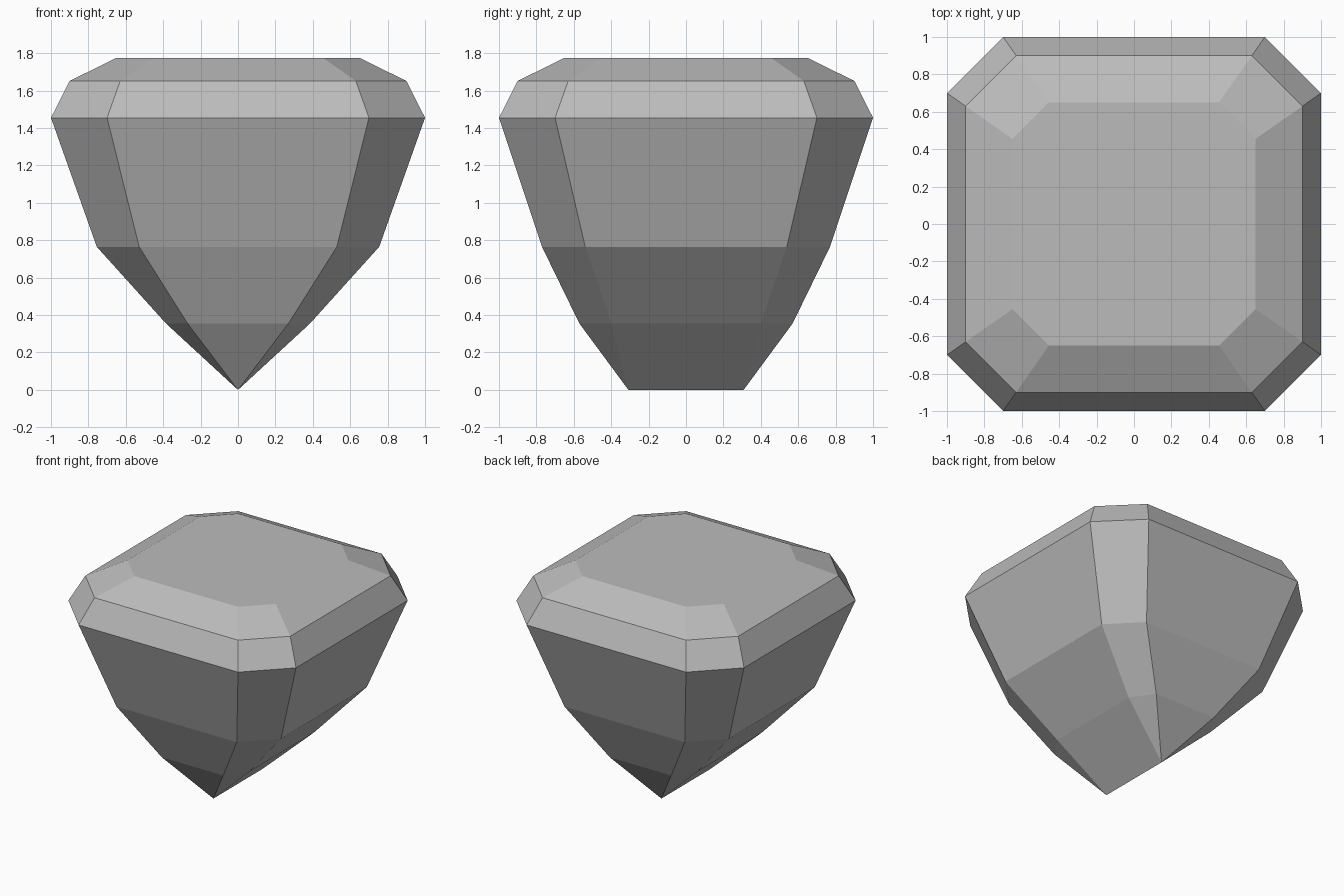
import bpy
import bmesh

cube = bpy.data.objects.get("Cube")
if cube:
    bpy.data.objects.remove(cube, do_unlink=True)

# Plain grey stone
stone = bpy.data.materials.new("stone_grey")
stone.use_nodes = True
grey = (0.5, 0.5, 0.5, 1)
stone.diffuse_color = grey
stone.node_tree.nodes["Principled BSDF"].inputs["Base Color"].default_value = grey

# Each level of the gem: height, half width, half depth
LEVELS = [
    (0.355, 0.385, 0.57),
    (0.765, 0.755, 0.77),
    (1.455, 1.0, 1.0),
    (1.652, 0.9, 0.9),
    (1.775, 0.65, 0.65),
]
CORNER = 0.7  # where the cut corners start, as a share of the half size
KEEL = 0.308

bm = bmesh.new()


def octagon(z, w, d):
    """Rectangle with cut corners, counter-clockwise from the right side."""
    c = CORNER
    outline = [(1, -c), (1, c), (c, 1), (-c, 1), (-1, c), (-1, -c), (-c, -1), (c, -1)]
    return [bm.verts.new((x * w, y * d, z)) for x, y in outline]


# Crown and upper pavilion facets
rings = [octagon(*level) for level in LEVELS]
for low, high in zip(rings, rings[1:]):
    for i in range(8):
        j = (i + 1) % 8
        bm.faces.new((low[i], low[j], high[j], high[i]))

# Flat table on top
bm.faces.new(rings[-1])

# Lowest facets closing to a keel along the depth
front = bm.verts.new((0, -KEEL, 0))
back = bm.verts.new((0, KEEL, 0))
keel = [front, back, back, back, back, front, front, front]
for i in range(8):
    j = (i + 1) % 8
    corners = [keel[i], keel[j], rings[0][j], rings[0][i]]
    bm.faces.new(list(dict.fromkeys(corners)))

bmesh.ops.recalc_face_normals(bm, faces=bm.faces)
mesh = bpy.data.meshes.new("cut_gem")
bm.to_mesh(mesh)
bm.free()
mesh.materials.append(stone)
gem = bpy.data.objects.new("cut_gem", mesh)
bpy.context.collection.objects.link(gem)
